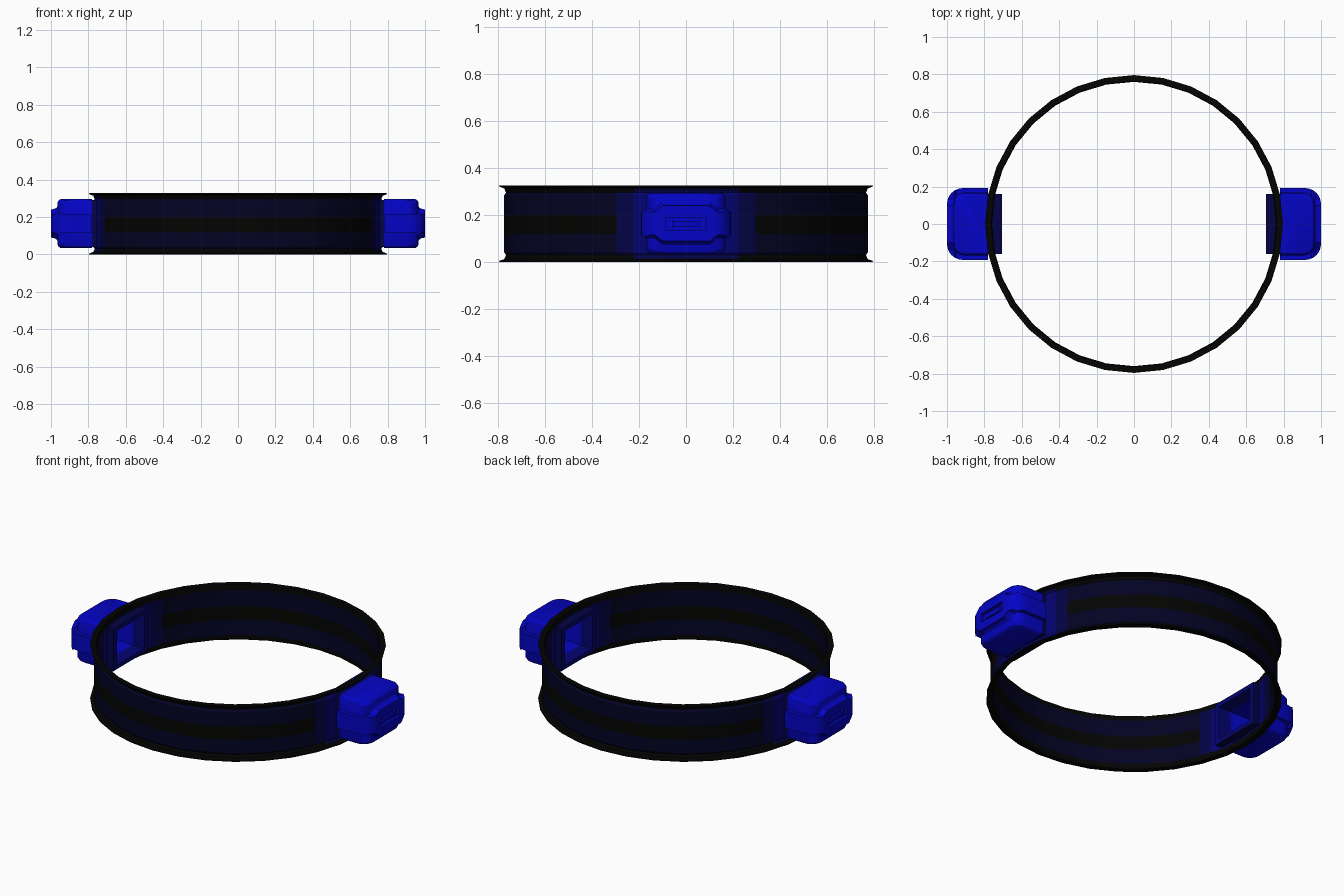
import bpy, bmesh, math

if "Cube" in bpy.data.objects:
    bpy.data.objects.remove(bpy.data.objects["Cube"])

def material(name, rgb):
    m = bpy.data.materials.new(name)
    m.diffuse_color = (*rgb, 1)
    m.use_nodes = True
    m.node_tree.nodes["Principled BSDF"].inputs["Base Color"].default_value = m.diffuse_color
    return m

BLACK = material("black", (0.001, 0.001, 0.0008))
NAVY = material("dark navy", (0.001, 0.001, 0.018))
DEEP = material("deep blue", (0.001, 0.001, 0.06))
MID = material("medium blue", (0.001, 0.001, 0.16))
BLUE = material("bright blue", (0.0012, 0.0012, 0.56))

def make(name, bm, mats):
    bmesh.ops.recalc_face_normals(bm, faces=bm.faces)
    me = bpy.data.meshes.new(name)
    bm.to_mesh(me)
    bm.free()
    ob = bpy.data.objects.new(name, me)
    bpy.context.collection.objects.link(ob)
    for m in mats:
        me.materials.append(m)
    return ob

def loft(name, rings, mat):
    """Closed solid through a stack of equal-length point rings."""
    bm = bmesh.new()
    vs = [[bm.verts.new(p) for p in r] for r in rings]
    n = len(vs[0])
    for a, b in zip(vs, vs[1:]):
        for i in range(n):
            j = (i + 1) % n
            bm.faces.new((a[i], a[j], b[j], b[i]))
    bm.faces.new(vs[0][::-1])
    bm.faces.new(vs[-1])
    return make(name, bm, [mat])

def box(name, x0, x1, y, z0, z1, mat):
    return loft(name, [[(x0, -y, z), (x1, -y, z), (x1, y, z), (x0, y, z)] for z in (z0, z1)], mat)

def outline(x0, x1, y, r, z):
    """Plan outline with rounded outer corners."""
    pts = [(x0, -y, z)]
    for s in (-1, 1):
        for i in range(7):
            a = math.radians(15 * i if s < 0 else 90 - 15 * i)
            pts.append((x1 - r + r * math.sin(a), s * (y - r + r * math.cos(a)), z))
    return pts + [(x0, y, z)]

def boolean(ob, cutter, op="DIFFERENCE"):
    m = ob.modifiers.new("cut", "BOOLEAN")
    m.object, m.operation, m.solver = cutter, op, "EXACT"
    dg = bpy.context.evaluated_depsgraph_get()
    me = bpy.data.meshes.new_from_object(ob.evaluated_get(dg))
    ob.modifiers.clear()
    ob.data = me

def smooth(ob):
    bpy.ops.object.select_all(action="DESELECT")
    ob.select_set(True)
    bpy.context.view_layer.objects.active = ob
    bpy.ops.object.shade_smooth_by_angle(angle=math.radians(30))

# Band: a channel profile with flared rims, 32 flat sides of two columns each
outer = [(0.796, 0.0), (0.794, 0.006), (0.774, 0.013), (0.766, 0.03), (0.774, 0.042),
         (0.774, 0.12), (0.774, 0.20),
         (0.774, 0.285), (0.766, 0.297), (0.774, 0.314), (0.794, 0.321), (0.796, 0.327)]
inner = [(0.764, 0.327), (0.760, 0.297), (0.762, 0.285), (0.762, 0.20), (0.762, 0.12),
         (0.762, 0.042), (0.760, 0.03), (0.764, 0.0)]
profile = outer + inner
N = 64
half_step = math.cos(math.pi / 32)
bm = bmesh.new()
grid = []
for k in range(N):
    a, s = 2 * math.pi * k / N, half_step if k % 2 else 1
    grid.append([bm.verts.new((s * r * math.cos(a), s * r * math.sin(a), z)) for r, z in profile])
for k in range(N):
    a, b = grid[k], grid[(k + 1) % N]
    step = min(abs(k + 0.5 - c) for c in (0, N / 2, N))   # columns away from a housing
    for i in range(len(profile)):
        j = (i + 1) % len(profile)
        z = (profile[i][1] + profile[j][1]) / 2
        if step < 2 and 0.045 < z < 0.28 and abs(profile[i][1] - profile[j][1]) > 0.05:
            continue                                       # opening into the housing
        f = bm.faces.new((a[i], b[i], b[j], a[j]))
        near_rim = z < 0.035 or z > 0.292
        if z < 0.018 or z > 0.309 or (near_rim and step > 3):
            f.material_index = 0
        elif near_rim:
            f.material_index = 2
        elif step < 3:
            f.material_index = 3
        elif step < 4:
            f.material_index = 2
        else:
            f.material_index = 0 if 0.12 < z < 0.20 else 1
smooth(make("band", bm, [BLACK, NAVY, DEEP, MID]))

# Housing body with softened top and bottom edges
body = loft("housing_body", [outline(0.78, 0.966 - d, 0.168 - d, 0.06, z)
                             for z, d in ((0.035, 0.016), (0.042, 0.006), (0.055, 0),
                                          (0.275, 0), (0.288, 0.006), (0.295, 0.016))], BLUE)

# Belt around the housing, taller in the middle of the end face
half = [(-0.192, 0.116), (-0.135, 0.116), (-0.1, 0.088)]
lower = half + [(-y, z) for y, z in half[::-1]]
section = lower + [(y, 0.33 - z) for y, z in lower[::-1]]
belt = loft("housing_belt", [[(x, y, 0.165 + (z - 0.165) * s) for y, z in section]
                             for x, s in ((0.78, 1.0), (0.95, 1.0), (0.962, 1.25),
                                          (0.972, 1.08), (0.985, 1.0), (1.02, 0.95))], BLUE)
plan = loft("plan_cutter", [outline(0.78, 1.0, 0.192, 0.085, z) for z in (-0.1, 0.5)], BLUE)
boolean(belt, plan, "INTERSECT")

# Recessed slot with a small latch inside
slot = box("slot_cutter", 0.982, 1.1, 0.087, 0.137, 0.191, BLUE)
boolean(belt, slot)
latch = box("slot_latch", 0.97, 0.994, 0.06, 0.15, 0.175, BLUE)

# Inner frame on the inside of the band, darker on its outer sides
frame = box("inner_frame", 0.705, 0.79, 0.16, 0.04, 0.292, MID)

# Hollow running from the frame into the housing
hollow = loft("hollow_cutter", [[(x, -y, 0.165 - h), (x, y, 0.165 - h), (x, y, 0.165 + h), (x, -y, 0.165 + h)]
                                for x, y, h in ((0.6, 0.13, 0.1), (0.8, 0.13, 0.1), (0.93, 0.11, 0.085))], BLUE)
for ob in (body, belt, frame):
    boolean(ob, hollow)
for cutter in (plan, slot, hollow):
    bpy.data.objects.remove(cutter)
frame.data.materials.clear()
for m in (MID, DEEP):
    frame.data.materials.append(m)
for p in frame.data.polygons:
    outside = abs(p.center.y) > 0.155 or abs(p.center.z - 0.166) > 0.12
    p.material_index = 1 if outside else 0

# Same housing on the opposite side
for ob in (body, belt, latch, frame):
    smooth(ob)
    ob.modifiers.new("opposite", "MIRROR")
